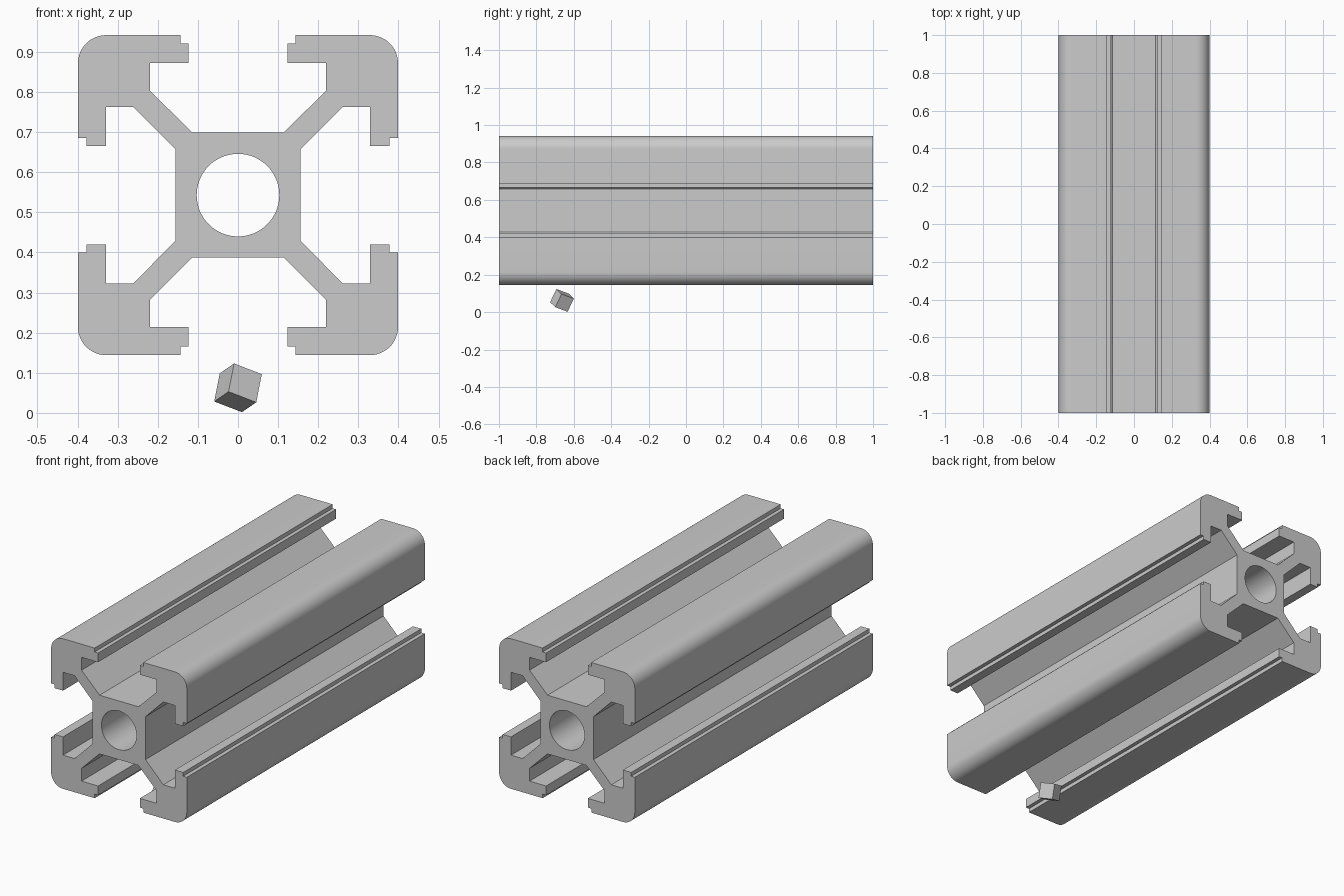
import bpy, bmesh
from math import sin, cos, pi, radians
from mathutils import Vector, Matrix

if "Cube" in bpy.data.objects:
    bpy.data.objects.remove(bpy.data.objects["Cube"])

CENTER_Z = 0.543
HALF = 0.399
CORNER_R = 0.07
BORE_R = 0.103


def add_object(name, bm):
    bmesh.ops.recalc_face_normals(bm, faces=bm.faces)
    mesh = bpy.data.meshes.new(name)
    bm.to_mesh(mesh)
    bm.free()
    obj = bpy.data.objects.new(name, mesh)
    bpy.context.collection.objects.link(obj)
    return obj


def add_loop(bm, points):
    verts = [bm.verts.new((x, -1, z)) for x, z in points]
    return [bm.edges.new((v, verts[i - 1])) for i, v in enumerate(verts)]


# Half of one corner: web, slot, lip and step, up to the rounded corner
half = [(0.114, 0.156), (0.22, 0.261), (0.22, 0.329), (0.123, 0.329),
        (0.123, 0.378), (0.143, 0.378), (0.143, HALF)]
c = HALF - CORNER_R
arc = [(c + CORNER_R * sin(i * pi / 24), c + CORNER_R * cos(i * pi / 24))
       for i in range(13)]
corner = half + arc + [(z, x) for x, z in reversed(half)]

# Repeat the corner four times by quarter turns
outline = []
for x, z in ((0, 0),) * 4:
    outline += corner
    corner = [(pz, -px) for px, pz in corner]

# Slotted rail with a round bore, extruded along y
bm = bmesh.new()
edges = add_loop(bm, outline)
edges += add_loop(bm, [(BORE_R * cos(i * pi / 32), BORE_R * sin(i * pi / 32))
                       for i in range(64)])
bmesh.ops.triangle_fill(bm, use_beauty=True, use_dissolve=False, edges=edges,
                        normal=(0, -1, 0))
extruded = bmesh.ops.extrude_face_region(bm, geom=bm.faces[:],
                                         use_keep_orig=True)["geom"]
bmesh.ops.translate(bm, vec=(0, 2, 0),
                    verts=[g for g in extruded if isinstance(g, bmesh.types.BMVert)])
rail = add_object("slotted_rail", bm)
rail.location.z = CENTER_Z
bpy.context.view_layer.objects.active = rail
rail.select_set(True)
bpy.ops.object.shade_smooth_by_angle(angle=radians(30))

# Small tilted cube beneath the front end
up = Vector((0.0137, 0.0335, 0.070)).normalized()
side = Vector((0.0686, 0.027, -0.0274))
side = (side - up * side.dot(up)).normalized()
depth = side.cross(up) * -1
if depth.y < 0:
    depth.negate()
axes = Matrix((side, depth, up)).transposed()
if axes.determinant() < 0:
    axes = Matrix((-side, depth, up)).transposed()
bm = bmesh.new()
bmesh.ops.create_cube(bm, size=0.079)
cube = add_object("small_cube", bm)
cube.matrix_world = Matrix.Translation((0, -0.663, 0.0625)) @ axes.to_4x4()
